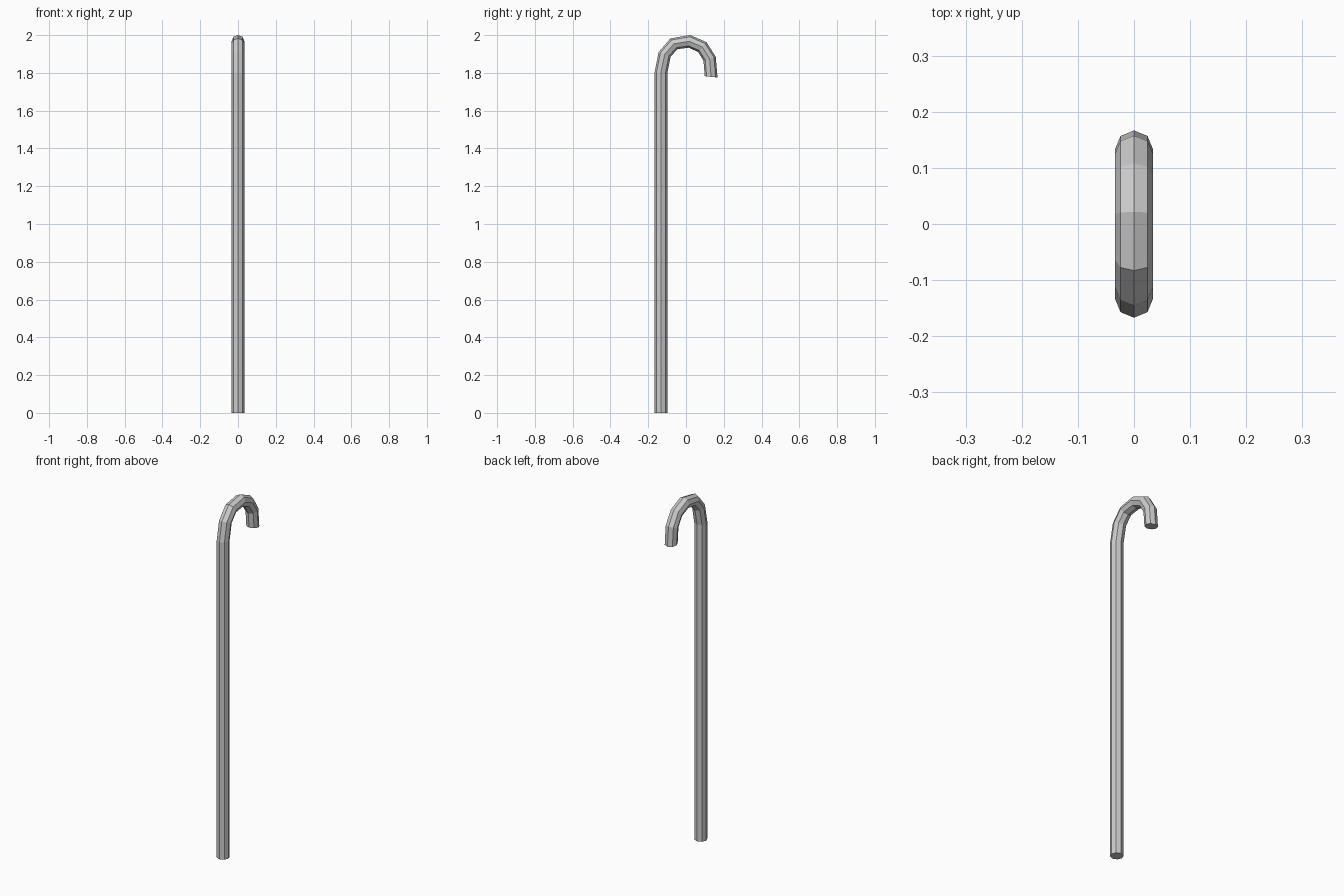
import bpy, bmesh
from math import sin, cos, radians, pi

if "Cube" in bpy.data.objects:
    bpy.data.objects.remove(bpy.data.objects["Cube"])

R, SIDES = 0.034, 8

# Path of the staff: y, z, and the outward angle of each ring in the y-z plane
path = [
    (-0.133, 0.000, 180),
    (-0.133, 1.800, 179),
    (-0.113, 1.898, 159),
    (-0.064, 1.954, 124),
    (0.018, 1.967, 84),
    (0.086, 1.937, 50),
    (0.125, 1.875, 18),
    (0.133, 1.779, -6),
]

bm = bmesh.new()
rings = []
for y, z, deg in path:
    a = radians(deg)
    ring = []
    for i in range(SIDES):
        t = 2 * pi * i / SIDES
        out = R * cos(t)
        ring.append(bm.verts.new((R * sin(t), y + out * cos(a), z + out * sin(a))))
    rings.append(ring)

# Tube walls
for lo, hi in zip(rings, rings[1:]):
    for i in range(SIDES):
        j = (i + 1) % SIDES
        bm.faces.new((lo[i], lo[j], hi[j], hi[i]))

# Flat end caps
bm.faces.new(rings[0])
bm.faces.new(rings[-1])
bmesh.ops.recalc_face_normals(bm, faces=bm.faces)

mesh = bpy.data.meshes.new("hooked_cane")
bm.to_mesh(mesh)
bm.free()
bpy.context.collection.objects.link(bpy.data.objects.new("hooked_cane", mesh))
